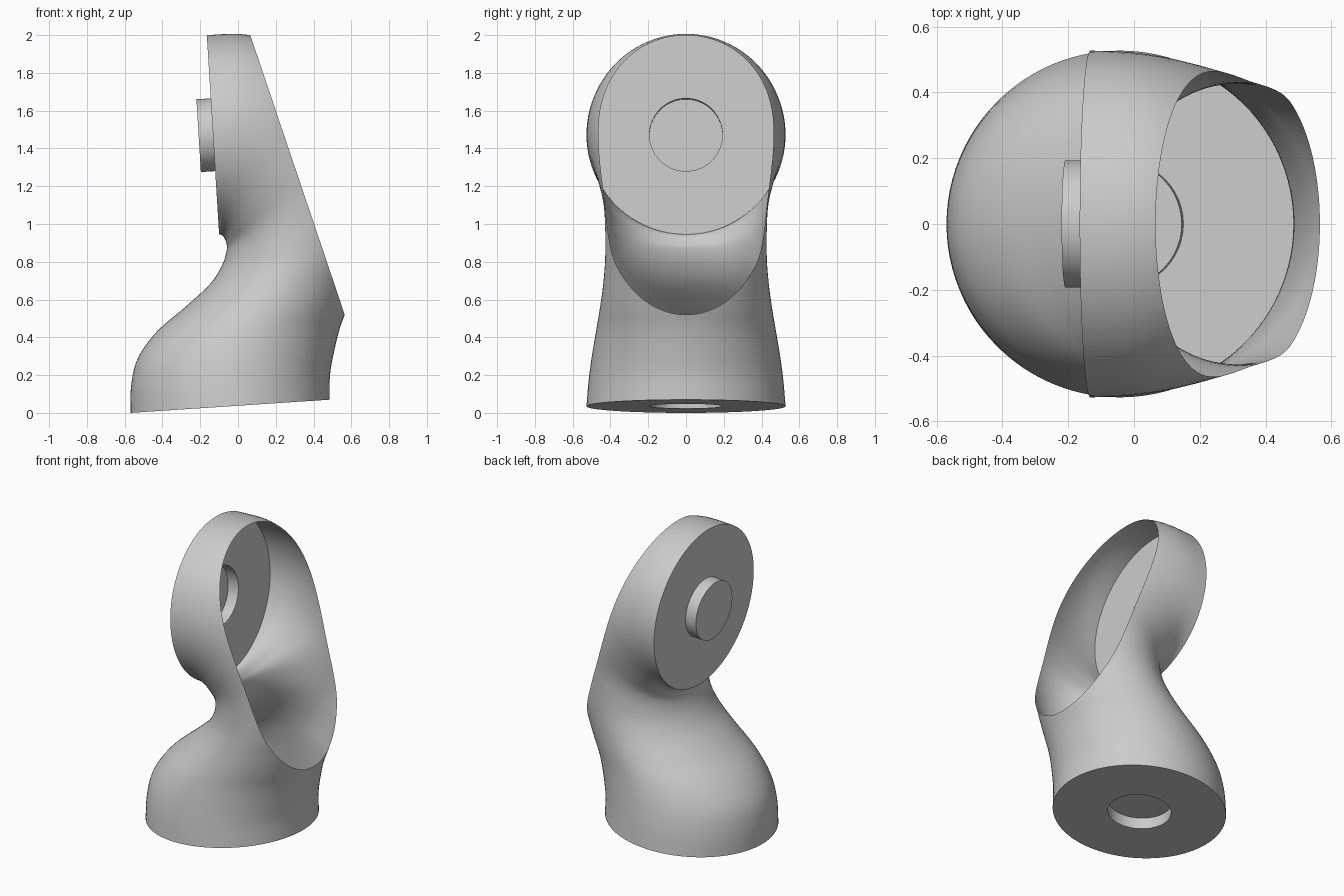
import bpy, bmesh, math
from mathutils import Vector

cube = bpy.data.objects.get("Cube")
if cube:
    bpy.data.objects.remove(cube)

GREY = (0.6, 0.6, 0.6, 1.0)
mat = bpy.data.materials.new("plain grey")
mat.use_nodes = True
mat.diffuse_color = GREY
mat.node_tree.nodes["Principled BSDF"].inputs["Base Color"].default_value = GREY

SIDES = 96
STEPS = 5
SOCKET_RADIUS = 0.193
SOCKET_DEPTH = 0.076

# Cross-sections along the bent tube: inner x, z, outer x, z, half width in y
SECTIONS = [
    (-0.57, 0.00, 0.485, 0.07, 0.527),
    (-0.565, 0.15, 0.487, 0.20, 0.515),
    (-0.53, 0.29, 0.51, 0.33, 0.497),
    (-0.43, 0.43, 0.54, 0.45, 0.475),
    (-0.28, 0.56, 0.58, 0.56, 0.455),
    (-0.15, 0.68, 0.63, 0.71, 0.437),
    (-0.085, 0.78, 0.70, 0.94, 0.427),
    (-0.06, 0.86, 0.69, 1.35, 0.435),
    (-0.062, 0.90, 0.47, 1.72, 0.475),
    (-0.075, 0.93, 0.27, 1.91, 0.505),
    (-0.09, 0.943, 0.06, 2.00, 0.522),
    (-0.10, 0.945, -0.165, 2.00, 0.527),
]


def spline(a, b, c, d, t):
    return 0.5 * (2 * b + (c - a) * t + (2 * a - 5 * b + 4 * c - d) * t ** 2
                  + (3 * b - a - 3 * c + d) * t ** 3)


def frame(section):
    """Centre, in-plane half axis and forward direction of a section."""
    ax, az, bx, bz, _ = section
    inner, outer = Vector((ax, 0, az)), Vector((bx, 0, bz))
    half = (outer - inner) / 2
    forward = Vector((-half.z, 0, half.x)).normalized()
    return (inner + outer) / 2, half, forward


def ring(bm, centre, half, width):
    angles = [2 * math.pi * i / SIDES for i in range(SIDES)]
    return [bm.verts.new(centre + half * math.cos(a) + Vector((0, width * math.sin(a), 0)))
            for a in angles]


def bridge(bm, low, high):
    for i in range(SIDES):
        j = (i + 1) % SIDES
        bm.faces.new((low[i], low[j], high[j], high[i]))


def finish(bm, name):
    bmesh.ops.recalc_face_normals(bm, faces=bm.faces)
    mesh = bpy.data.meshes.new(name)
    bm.to_mesh(mesh)
    bm.free()
    mesh.materials.append(mat)
    obj = bpy.data.objects.new(name, mesh)
    bpy.context.collection.objects.link(obj)
    bpy.ops.object.select_all(action="DESELECT")
    obj.select_set(True)
    bpy.context.view_layer.objects.active = obj
    bpy.ops.object.shade_smooth_by_angle(angle=math.radians(35))


# Bent tubular shell, sliced open along a slanted plane
path = []
last = len(SECTIONS) - 1
for k in range(last):
    quad = [SECTIONS[min(max(k + o, 0), last)] for o in (-1, 0, 1, 2)]
    for s in range(STEPS):
        path.append([spline(*vals, s / STEPS) for vals in zip(*quad)])
path.append(SECTIONS[-1])

bm = bmesh.new()
rings = []
for section in path:
    centre, half, _ = frame(section)
    rings.append(ring(bm, centre, half, section[4]))
for low, high in zip(rings, rings[1:]):
    bridge(bm, low, high)
bmesh.ops.bisect_plane(bm, geom=bm.verts[:] + bm.edges[:] + bm.faces[:],
                       plane_co=(0.065, 0, 2.0), plane_no=(1.48, 0, 0.5),
                       clear_outer=True)
finish(bm, "arm_shell")


# End discs, each with a round pressed cup in the middle
def end_disc(name, section):
    centre, half, forward = frame(section)
    small = half.normalized() * SOCKET_RADIUS
    bm = bmesh.new()
    rim = ring(bm, centre, half, section[4])
    mouth = ring(bm, centre, small, SOCKET_RADIUS)
    floor = ring(bm, centre + forward * SOCKET_DEPTH, small, SOCKET_RADIUS)
    bridge(bm, rim, mouth)
    bridge(bm, mouth, floor)
    bm.faces.new(floor)
    finish(bm, name)


end_disc("base_disc_with_socket", SECTIONS[0])
end_disc("upper_disc_with_peg", SECTIONS[-1])
